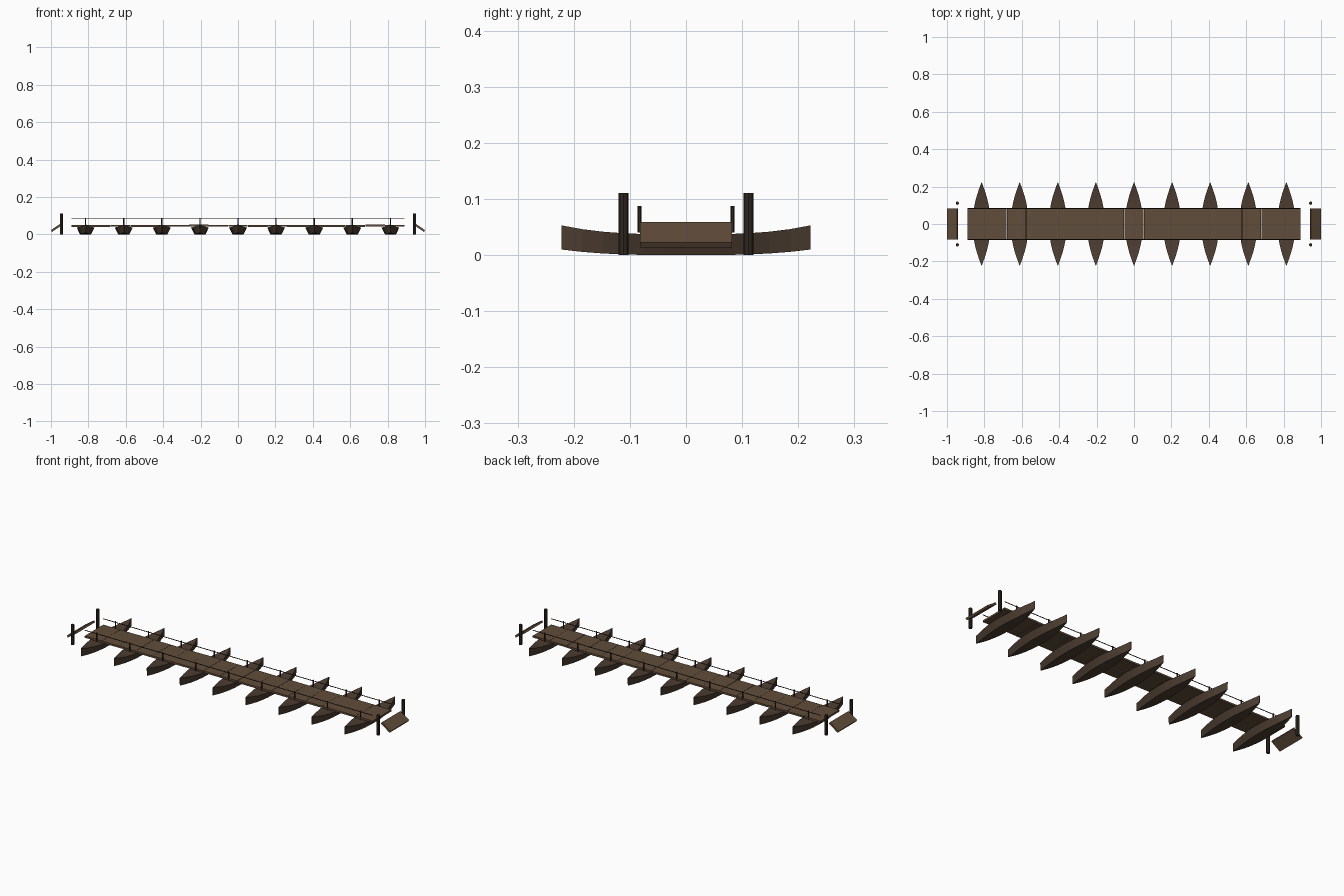
import bpy, bmesh, math, random

if "Cube" in bpy.data.objects:
    bpy.data.objects.remove(bpy.data.objects["Cube"])

random.seed(4)


def material(name, rgb):
    m = bpy.data.materials.new(name)
    m.diffuse_color = (*rgb, 1)
    m.use_nodes = True
    m.node_tree.nodes["Principled BSDF"].inputs["Base Color"].default_value = m.diffuse_color
    return m


HULL = material("hull_wood", (0.075, 0.048, 0.031))
DECK = material("deck_wood", (0.12, 0.075, 0.043))
DARK = material("dark_wood", (0.03, 0.021, 0.015))


def finish(obj, name, mat):
    obj.name = name
    obj.data.materials.append(mat)
    return obj


def box(name, loc, size, mat, tilt=0):
    bpy.ops.mesh.primitive_cube_add(size=1, location=loc, rotation=(0, tilt, 0))
    obj = bpy.context.object
    obj.scale = size
    return finish(obj, name, mat)


def rod(name, loc, radius, length, mat, sides=8, rot=(0, 0, 0)):
    bpy.ops.mesh.primitive_cylinder_add(vertices=sides, radius=radius, depth=length,
                                        location=loc, rotation=rot)
    return finish(bpy.context.object, name, mat)


def hull_mesh():
    """Pointed flat-bottomed boat lofted from trapezoid sections along y."""
    bm = bmesh.new()
    rings = []
    for i in range(-6, 7):
        t = i / 6
        a = abs(t)
        w = max(0.048 * (1 - a ** 2), 0.001)
        top, low = 0.037 + 0.016 * a ** 3, 0.010 * a ** 3
        rings.append([bm.verts.new((x, 0.222 * t, z)) for x, z in
                      ((-w, top), (-w * 0.62, low), (w * 0.62, low), (w, top))])
    for r, s in zip(rings, rings[1:]):
        for k in range(4):
            bm.faces.new((r[k], r[(k + 1) % 4], s[(k + 1) % 4], s[k]))
    bm.faces.new(rings[0])
    bm.faces.new(rings[-1])
    bmesh.ops.recalc_face_normals(bm, faces=bm.faces)
    me = bpy.data.meshes.new("boat_hull")
    bm.to_mesh(me)
    bm.free()
    me.materials.append(HULL)
    return me


# Boats with a pair of railing posts over each
hull = hull_mesh()
for i in range(9):
    x = (i - 4) * 0.2037
    boat = bpy.data.objects.new(f"boat_{i + 1}", hull)
    boat.location.x = x
    bpy.context.collection.objects.link(boat)
    for s in (-1, 1):
        rod(f"railing_post_{i + 1}", (x, s * 0.083, 0.064), 0.0037, 0.048, DARK, 6)

# Deck panels
N, LENGTH = 17, 1.78
step = LENGTH / N
for i in range(N):
    x = -LENGTH / 2 + (i + 0.5) * step
    box(f"deck_panel_{i + 1}", (x, 0, 0.046 + random.uniform(-0.0007, 0.0007)),
        (step - 0.001, 0.164, 0.010), DECK)

# Railing ropes
for s in (-1, 1):
    rod("railing_rope", (0, s * 0.083, 0.083), 0.002, LENGTH, DARK, 6, (0, math.pi / 2, 0))

# Bank ramps and mooring posts at both ends
for e in (-1, 1):
    box("bank_ramp", (e * 0.970, 0, 0.0365), (0.065, 0.164, 0.011), DECK, e * 0.6)
    for s in (-1, 1):
        rod("mooring_post", (e * 0.944, s * 0.1115, 0.0555), 0.009, 0.111, DARK, 8)
